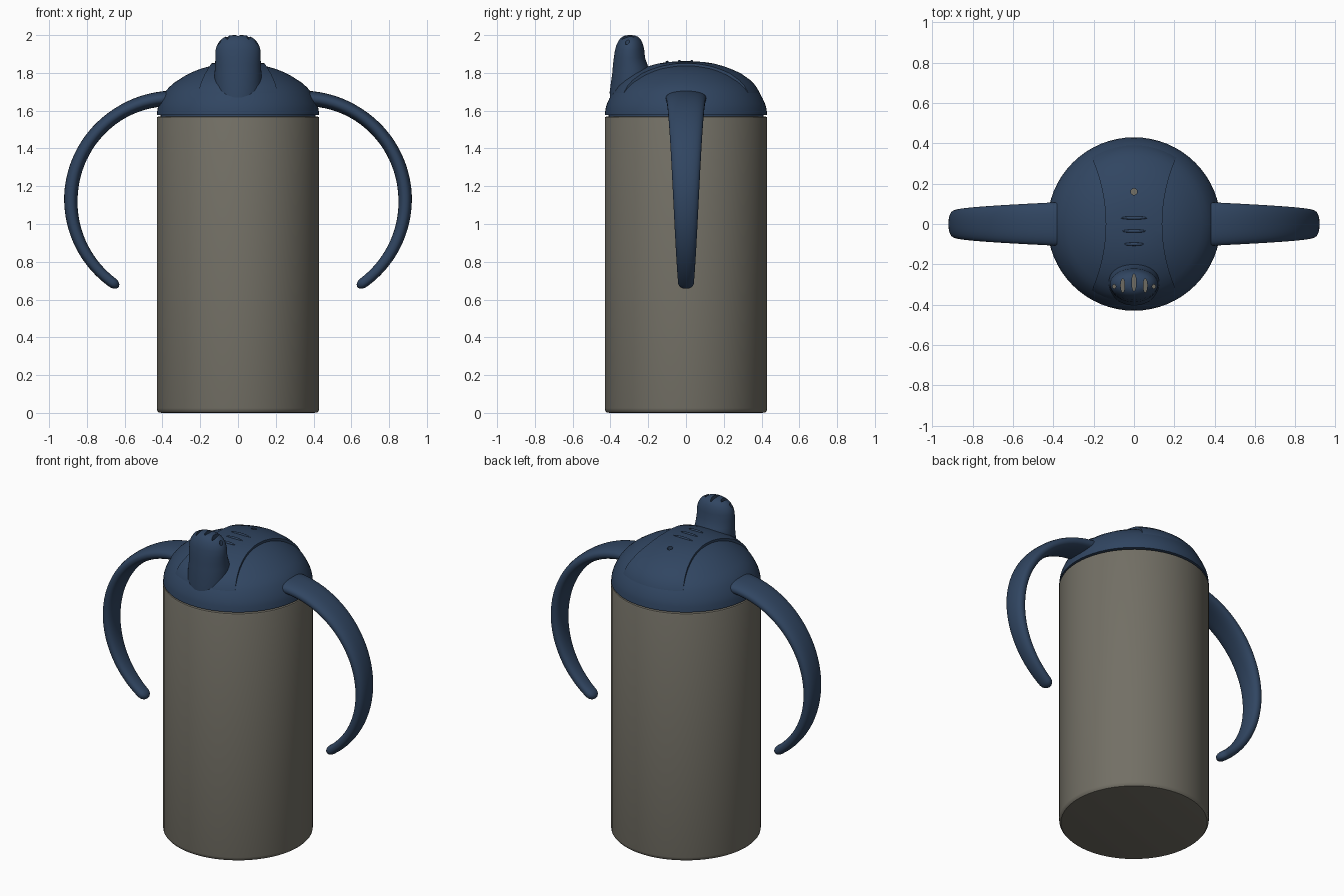
import bpy, bmesh
from math import sin, cos, pi, radians, sqrt
from mathutils import Vector

if "Cube" in bpy.data.objects:
    bpy.data.objects.remove(bpy.data.objects["Cube"])


def material(name, rgb):
    m = bpy.data.materials.new(name)
    m.diffuse_color = (*rgb, 1)
    m.use_nodes = True
    m.node_tree.nodes["Principled BSDF"].inputs["Base Color"].default_value = m.diffuse_color
    return m


NAVY = material("navy", (0.03, 0.06, 0.12))
STONE = material("stone", (0.17, 0.16, 0.13))
SEG = 64


def loft(name, rings, mat=NAVY):
    """Skin a list of closed rings and cap both ends."""
    bm = bmesh.new()
    vs = [[bm.verts.new(p) for p in ring] for ring in rings]
    n = len(vs[0])
    for a, b in zip(vs, vs[1:]):
        for i in range(n):
            j = (i + 1) % n
            bm.faces.new((a[i], a[j], b[j], b[i]))
    bm.faces.new(vs[0][::-1])
    bm.faces.new(vs[-1])
    bmesh.ops.recalc_face_normals(bm, faces=bm.faces)
    me = bpy.data.meshes.new(name)
    bm.to_mesh(me)
    bm.free()
    me.materials.append(mat)
    ob = bpy.data.objects.new(name, me)
    bpy.context.collection.objects.link(ob)
    return ob


def ellipse(cx, cy, z, rx, ry, n=SEG):
    return [(cx + rx * cos(2 * pi * i / n), cy + ry * sin(2 * pi * i / n), z)
            for i in range(n)]


def lathe(name, profile, mat=NAVY):
    return loft(name, [ellipse(0, 0, z, r, r) for r, z in profile], mat)


def column(name, cx, cy, rx, ry, z0, z1, n=24):
    return loft(name, [ellipse(cx, cy, z, rx, ry, n) for z in (z0, z1)])


def cut(ob, cutters):
    bpy.context.view_layer.objects.active = ob
    for c in cutters:
        m = ob.modifiers.new("cut", 'BOOLEAN')
        m.operation, m.solver, m.object = 'DIFFERENCE', 'EXACT', c
        bpy.ops.object.modifier_apply(modifier=m.name)


# Cup body with softened rims
body = lathe("cup_body", [(.405, 0), (.42, .003), (.428, .012), (.43, .025),
                          (.43, 1.56), (.427, 1.567), (.41, 1.57)], STONE)

# Domed lid with a short neck that closes the seam
lid = lathe("lid_dome", [(.41, 1.568), (.41, 1.577), (.43, 1.578), (.426, 1.61),
                         (.419, 1.635), (.408, 1.66), (.388, 1.697), (.365, 1.724),
                         (.335, 1.75), (.28, 1.785), (.24, 1.805), (.2, 1.821),
                         (.15, 1.835), (.1, 1.843), (.05, 1.847), (.01, 1.848)])

# Raised centre band bounded by two arcs
band = lathe("lid_band", [(.39, 1.60), (.404, 1.655), (.388, 1.699), (.368, 1.733),
                          (.34, 1.762), (.29, 1.798), (.24, 1.82), (.2, 1.835),
                          (.15, 1.849), (.1, 1.857), (.05, 1.861), (.01, 1.862)])
sides = [column("band_cutter", s * .95, 0, .81, .81, 1.5, 2, 160) for s in (-1, 1)]
cut(band, sides)

# Drinking spout: height, front y, back y, half width
spout_rows = [(1.60, -.40, -.19, .11), (1.70, -.404, -.19, .126),
              (1.80, -.39, -.185, .124), (1.84, -.387, -.203, .121),
              (1.88, -.382, -.217, .12), (1.92, -.376, -.221, .119),
              (1.945, -.369, -.226, .112), (1.965, -.36, -.233, .1),
              (1.98, -.35, -.242, .086), (1.992, -.336, -.256, .066),
              (1.998, -.322, -.27, .045), (2.0, -.305, -.288, .02)]
spout = loft("spout", [ellipse(0, (f + b) / 2, z, w, (b - f) / 2)
                       for z, f, b, w in spout_rows])

# Drinking slots, side holes and the air vent, cut through the lid
holes = [column("hole_cutter", *h, 1.5, 2.1) for h in (
    (0, -.29, .011, .042), (-.056, -.305, .01, .034), (.056, -.305, .01, .034),
    (-.098, -.31, .008, .011), (.098, -.31, .008, .011))]
vent = column("vent_cutter", 0, .16, .016, .016, 1.5, 2.1)
cut(spout, holes)
cut(lid, holes + [vent])
cut(band, holes + [vent])
for c in sides + holes + [vent]:
    bpy.data.objects.remove(c)

# Small grip ridges on the band
ridges = []
for y, half in ((.03, .066), (-.035, .058), (-.1, .05)):
    z = 1.862 - .45 * y * y
    rings = []
    for k in range(13):
        t = -.99 + 1.98 * k / 12
        s = sqrt(1 - t * t)
        rings.append([(half * t, y + .008 * s * cos(a), z - .4 * (half * t) ** 2 + .007 * s * sin(a))
                      for a in (2 * pi * i / 12 for i in range(12))])
    ridges.append(loft("grip_ridge", rings))


# Curved tapering side handles
def handle(name, side):
    rings, steps, n = [], 56, 32
    for k in range(steps + 1):
        t = 1 - (1 - k / steps) ** 1.5
        ang = radians(97 - 155 * t)
        out = Vector((side * cos(ang), 0, sin(ang)))
        centre = Vector((side * .345, 0, 1.125)) + .54 * out
        left = max(0, 1 - t) * 1.46 / .04          # rounded tip
        cap = sqrt(max(.004, 1 - max(0, 1 - left) ** 2))
        thick = (.036 - .009 * max(0, t - .6) / .4 + .006 * max(0, .25 - t) / .25) * cap
        width = (.113 - .073 * t) * cap
        ring = []
        for i in range(n):
            c, s = cos(2 * pi * i / n), sin(2 * pi * i / n)
            u = abs(c) ** .85 * (1 if c > 0 else -1)
            v = abs(s) ** .85 * (1 if s > 0 else -1)
            ring.append(centre + out * thick * u + Vector((0, width * v, 0)))
        rings.append(ring)
    return loft(name, rings)


handles = [handle("left_handle", -1), handle("right_handle", 1)]

# Smooth shading with crisp edges
bpy.ops.object.select_all(action='DESELECT')
for ob in [body, lid, band, spout] + ridges + handles:
    ob.select_set(True)
bpy.context.view_layer.objects.active = body
bpy.ops.object.shade_smooth_by_angle(angle=radians(35))
